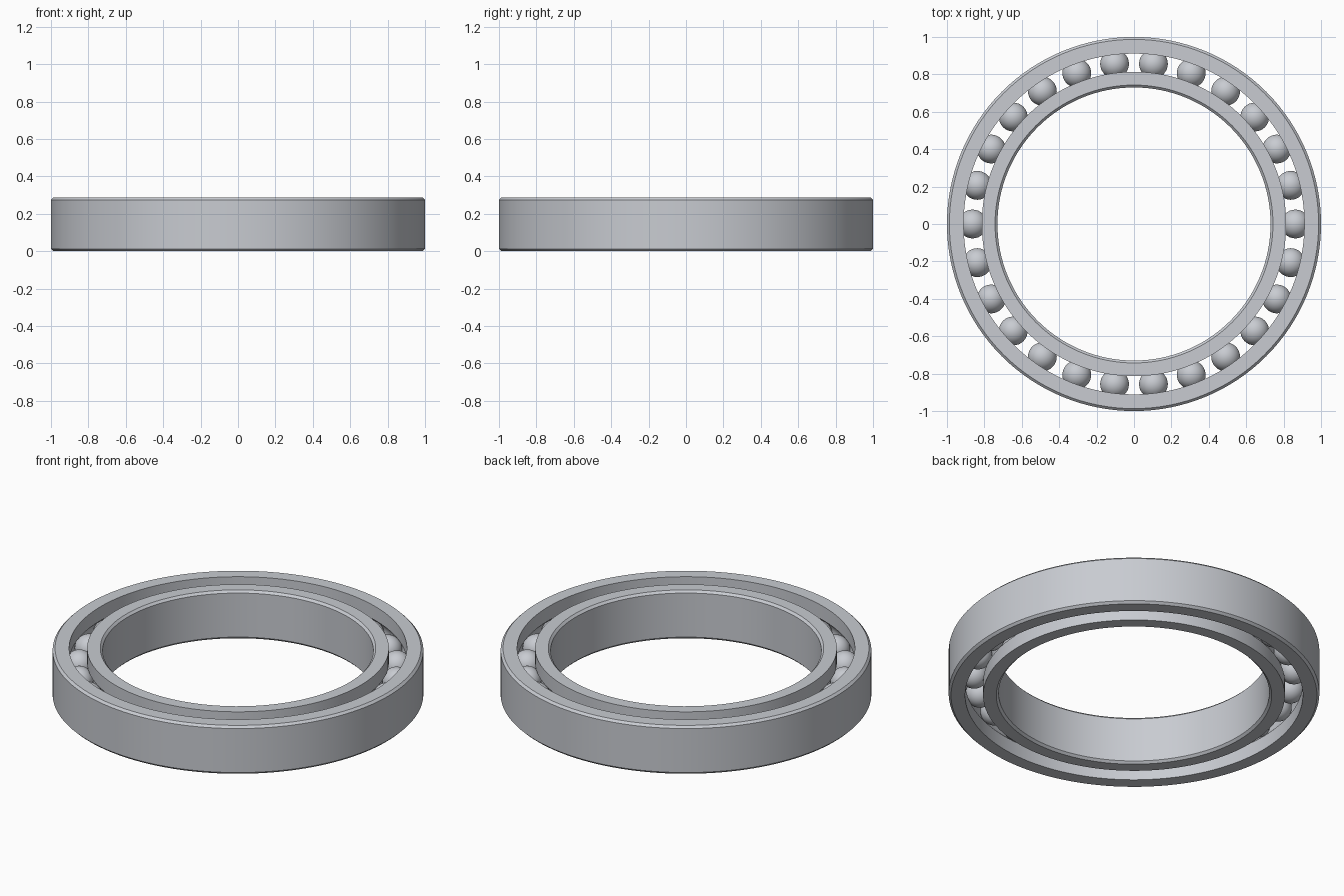
import bpy
import bmesh
from math import acos, cos, sin, pi, radians
from mathutils import Matrix, Vector

cube = bpy.data.objects.get("Cube")
if cube:
    bpy.data.objects.remove(cube, do_unlink=True)

HEIGHT = 0.288
MID = HEIGHT / 2
CHAMFER = 0.013
PITCH = 0.8625        # radius of the circle the balls run on
BALL_R = 0.077
GROOVE_R = 0.078
BALL_COUNT = 26
SEGMENTS = 128

steel = bpy.data.materials.new("polished steel")
steel.use_nodes = True
STEEL_COLOR = (0.58, 0.60, 0.64, 1.0)
steel.diffuse_color = STEEL_COLOR
steel.node_tree.nodes["Principled BSDF"].inputs["Base Color"].default_value = STEEL_COLOR


def finish(name, bm):
    bmesh.ops.recalc_face_normals(bm, faces=bm.faces)
    mesh = bpy.data.meshes.new(name)
    bm.to_mesh(mesh)
    bm.free()
    mesh.materials.append(steel)
    obj = bpy.data.objects.new(name, mesh)
    bpy.context.collection.objects.link(obj)
    bpy.ops.object.select_all(action="DESELECT")
    obj.select_set(True)
    bpy.context.view_layer.objects.active = obj
    bpy.ops.object.shade_smooth_by_angle(angle=radians(30))
    return obj


def make_race(name, plain, grooved):
    """Spin a ring: chamfered on its plain wall, ball groove in the other."""
    into = 1 if grooved > plain else -1
    profile = [
        (grooved, 0), (plain + into * CHAMFER, 0), (plain, CHAMFER),
        (plain, HEIGHT - CHAMFER), (plain + into * CHAMFER, HEIGHT),
        (grooved, HEIGHT),
    ]
    # Groove arc, from its upper lip to its lower lip
    half = acos(abs(PITCH - grooved) / GROOVE_R)
    steps = 14
    for i in range(steps + 1):
        a = half - 2 * half * i / steps
        profile.append((PITCH - into * GROOVE_R * cos(a), MID + GROOVE_R * sin(a)))

    bm = bmesh.new()
    verts = [bm.verts.new((r, 0, z)) for r, z in profile]
    edges = [bm.edges.new((v, verts[(i + 1) % len(verts)])) for i, v in enumerate(verts)]
    bmesh.ops.spin(bm, geom=verts + edges, cent=(0, 0, 0), axis=(0, 0, 1),
                   angle=2 * pi, steps=SEGMENTS, use_merge=False)
    bmesh.ops.remove_doubles(bm, verts=bm.verts, dist=0.0001)
    return finish(name, bm)


# Inner and outer races
make_race("outer_race", 1.0, 0.911)
make_race("inner_race", 0.73, 0.814)

# Balls evenly spaced between the races
bm = bmesh.new()
for i in range(BALL_COUNT):
    a = 2 * pi * i / BALL_COUNT
    centre = Vector((PITCH * cos(a), PITCH * sin(a), MID))
    bmesh.ops.create_uvsphere(bm, u_segments=32, v_segments=20, radius=BALL_R,
                              matrix=Matrix.Translation(centre))
finish("balls", bm)
